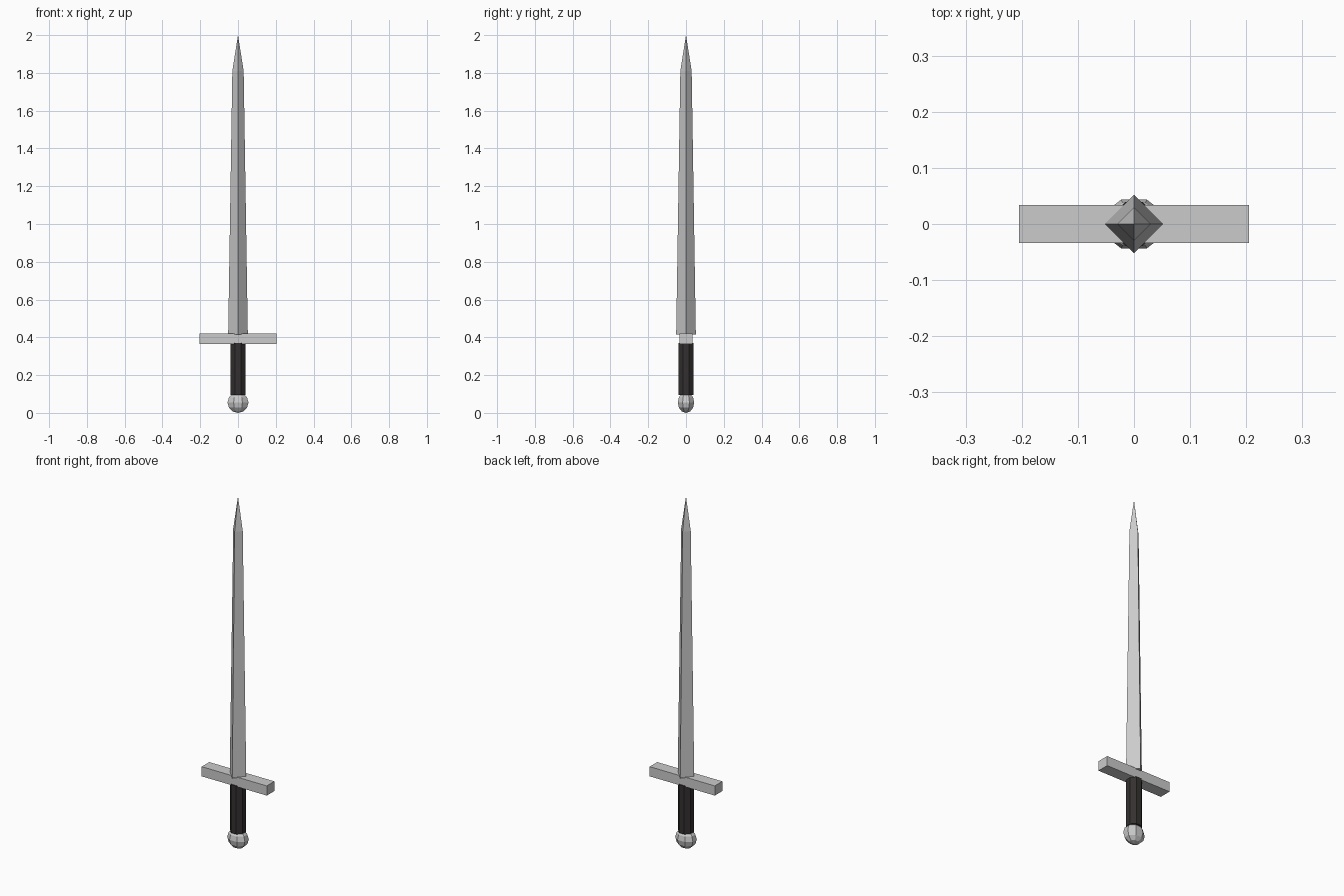
import bpy, bmesh, math

if "Cube" in bpy.data.objects:
    bpy.data.objects.remove(bpy.data.objects["Cube"])


def loft(name, rings, sides, turn=0.0):
    """Closed flat-faced part from (z, radius_x, radius_y) rings; zero radius makes a point."""
    bm = bmesh.new()
    loops = []
    for z, rx, ry in rings:
        n = 1 if rx == 0 else sides
        loops.append([bm.verts.new((rx * math.cos(turn + math.tau * i / sides),
                                    ry * math.sin(turn + math.tau * i / sides), z))
                      for i in range(n)])
    for a, b in zip(loops, loops[1:]):
        for i in range(sides):
            j = (i + 1) % sides
            corners = [a[i % len(a)], a[j % len(a)], b[j % len(b)], b[i % len(b)]]
            bm.faces.new(list(dict.fromkeys(corners)))
    for end in (loops[0], loops[-1]):
        if len(end) > 2:
            bm.faces.new(end)
    bmesh.ops.recalc_face_normals(bm, faces=bm.faces)
    mesh = bpy.data.meshes.new(name)
    bm.to_mesh(mesh)
    bm.free()
    obj = bpy.data.objects.new(name, mesh)
    bpy.context.collection.objects.link(obj)
    return obj


# Diamond-section blade tapering to a point
loft("blade", [(0.415, 0.052, 0.052), (1.81, 0.03, 0.03), (2.0, 0, 0)], 4)

# Straight crossguard bar
bpy.ops.mesh.primitive_cube_add(size=1, location=(0, 0, 0.392))
guard = bpy.context.object
guard.name = "crossguard"
guard.dimensions = (0.41, 0.068, 0.055)

# Dark eight-sided grip
grip = loft("grip", [(0.095, 0.042, 0.042), (0.37, 0.042, 0.042)], 8, math.pi / 8)
leather = bpy.data.materials.new("dark_leather")
leather.diffuse_color = (0.035, 0.03, 0.03, 1)
leather.use_nodes = True
leather.node_tree.nodes["Principled BSDF"].inputs["Base Color"].default_value = leather.diffuse_color
grip.data.materials.append(leather)

# Faceted pommel, slightly flattened front to back
centre, half = 0.055, 0.055
angles = [math.radians(a) for a in (-90, -60, -30, 0, 30, 60, 90)]
rings = [(centre + half * math.sin(a),
          0.0 if abs(math.cos(a)) < 1e-6 else 0.06 * math.cos(a),
          0.0 if abs(math.cos(a)) < 1e-6 else 0.047 * math.cos(a)) for a in angles]
loft("pommel", rings, 8, math.pi / 8)
